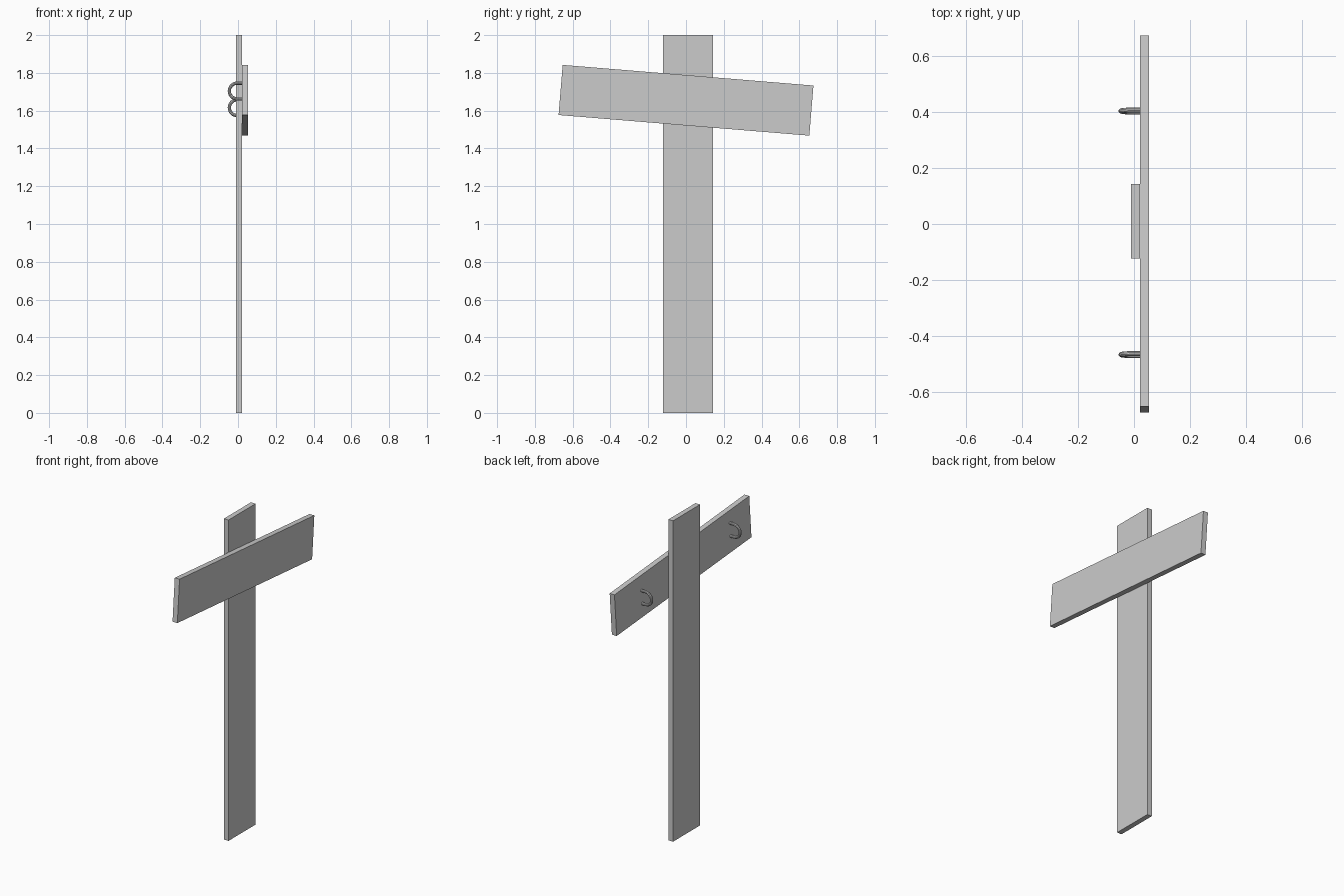
import bpy
from math import radians, sin, cos, pi
from mathutils import Matrix, Vector

if "Cube" in bpy.data.objects:
    bpy.data.objects.remove(bpy.data.objects["Cube"])

TILT = radians(-4.7)


def plank(name, size, loc, tilt=0.0):
    bpy.ops.mesh.primitive_cube_add(size=1)
    ob = bpy.context.object
    ob.name = name
    ob.data.transform(Matrix.Diagonal((*size, 1)))
    ob.location = loc
    ob.rotation_euler.x = tilt
    return ob


def hook(name, y, z):
    # C-shaped rod: half circle with short stems into the board
    r, cx = 0.042, -0.004
    pts = [(0.022, r)]
    pts += [(cx - r * sin(pi * i / 12), r * cos(pi * i / 12)) for i in range(13)]
    pts += [(0.022, -r)]
    curve = bpy.data.curves.new(name, 'CURVE')
    curve.dimensions = '3D'
    curve.bevel_depth = 0.009
    curve.bevel_resolution = 3
    curve.use_fill_caps = True
    spline = curve.splines.new('POLY')
    spline.points.add(len(pts) - 1)
    for p, (px, pz) in zip(spline.points, pts):
        p.co = (px, 0, pz, 1)
    ob = bpy.data.objects.new(name, curve)
    bpy.context.collection.objects.link(ob)
    ob.location = (0, y, z)
    ob.rotation_euler.x = TILT
    # convert the rod to a smooth mesh
    bpy.ops.object.select_all(action='DESELECT')
    ob.select_set(True)
    bpy.context.view_layer.objects.active = ob
    bpy.ops.object.convert(target='MESH')
    bpy.ops.object.shade_smooth_by_angle()


# upright and tilted crossboard
plank("post", (0.032, 0.266, 2.0), (0.005, 0.01, 1.0))
plank("crossboard", (0.033, 1.332, 0.266), (0.0375, 0.0, 1.655), TILT)

# hooks on the back of the crossboard
for name, y, z in (("hook_left", -0.467, 1.704), ("hook_right", 0.404, 1.616)):
    hook(name, y, z)
